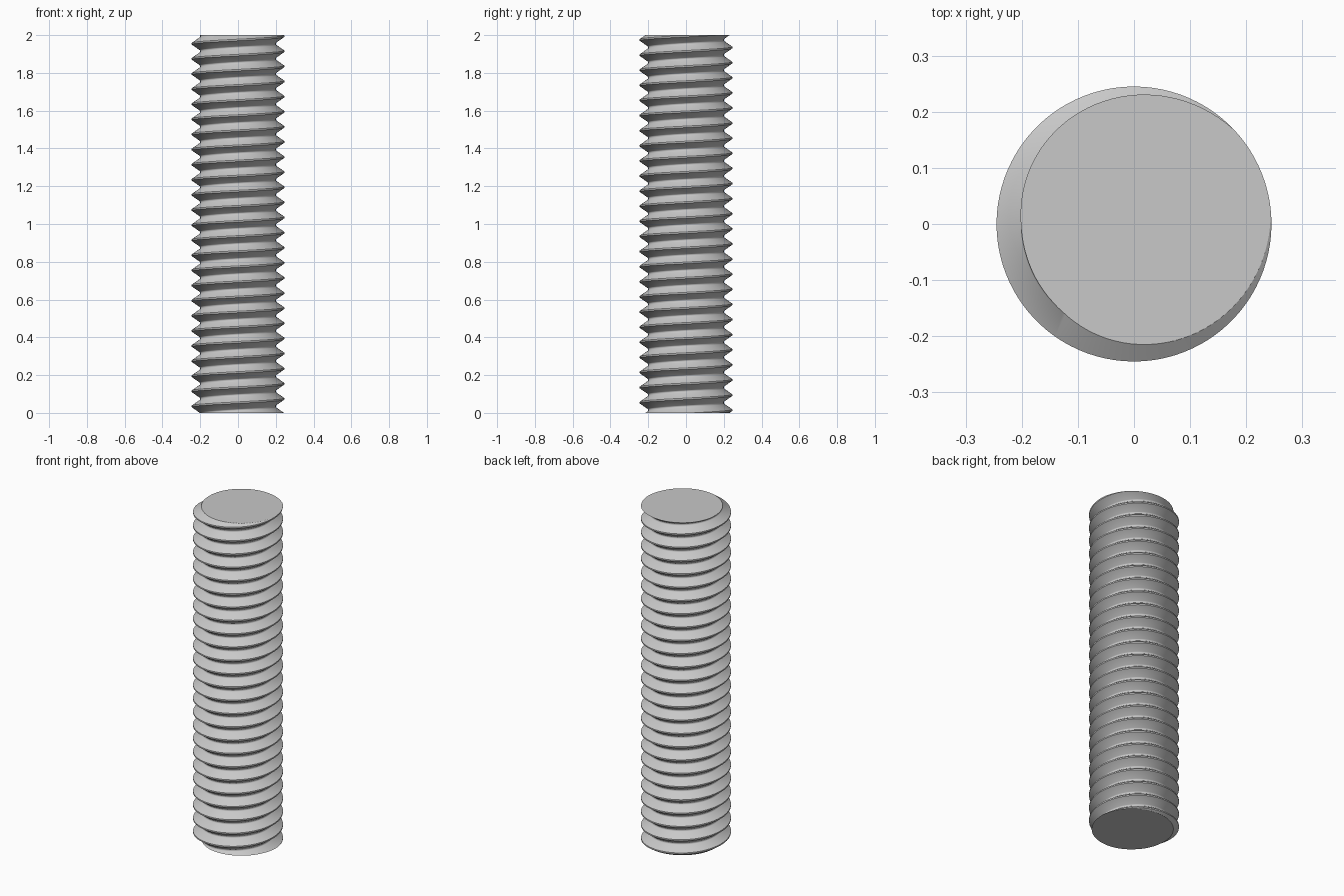
import bpy, bmesh
from math import cos, sin, pi, radians

cube = bpy.data.objects.get("Cube")
if cube:
    bpy.data.objects.remove(cube)

LENGTH, PITCH, SEGMENTS = 2.0, 0.08, 96
CREST_ANGLE = radians(25)      # where the crest meets both end faces

# Half tooth as (offset along the axis, radius): crest edge, flank, rounded root
half = [(0.004, 0.245), (0.0338, 0.2022), (0.0358, 0.2007), (0.038, 0.2)]
tooth = [(-z, r) for z, r in reversed(half)] + half

# Steel grey material
steel = bpy.data.materials.new("steel_grey")
steel.use_nodes = True
colour = (0.58, 0.58, 0.58, 1)
steel.diffuse_color = colour
steel.node_tree.nodes["Principled BSDF"].inputs["Base Color"].default_value = colour

# Sweep the tooth up a right-handed helix, beyond both ends
bm = bmesh.new()
turns = round(LENGTH / PITCH)
section = tooth + [(tooth[0][0] + PITCH, tooth[0][1])]
rows = []
for j in range(-2 * SEGMENTS, (turns + 2) * SEGMENTS + 1):
    turn = j / SEGMENTS
    a = 2 * pi * turn + CREST_ANGLE
    rows.append([bm.verts.new((r * cos(a), r * sin(a), turn * PITCH + z))
                 for z, r in section])
for low, high in zip(rows, rows[1:]):
    for i in range(len(section) - 1):
        bm.faces.new((low[i], high[i], high[i + 1], low[i + 1]))
bmesh.ops.remove_doubles(bm, verts=bm.verts, dist=1e-5)

# Cut the rod square at both ends and close it with flat faces
for z, direction in ((0, -1), (LENGTH, 1)):
    cut = bmesh.ops.bisect_plane(
        bm, geom=bm.verts[:] + bm.edges[:] + bm.faces[:], dist=1e-6,
        plane_co=(0, 0, z), plane_no=(0, 0, direction), clear_outer=True)
    rim = [e for e in cut["geom_cut"] if isinstance(e, bmesh.types.BMEdge)]
    bmesh.ops.contextual_create(bm, geom=rim)
bmesh.ops.recalc_face_normals(bm, faces=bm.faces)

mesh = bpy.data.meshes.new("threaded_rod")
bm.to_mesh(mesh)
bm.free()
mesh.materials.append(steel)
rod = bpy.data.objects.new("threaded_rod", mesh)
bpy.context.collection.objects.link(rod)

# Smooth around the rod, sharp at crests and ends
bpy.ops.object.select_all(action="DESELECT")
rod.select_set(True)
bpy.context.view_layer.objects.active = rod
bpy.ops.object.shade_smooth_by_angle(angle=radians(25))
